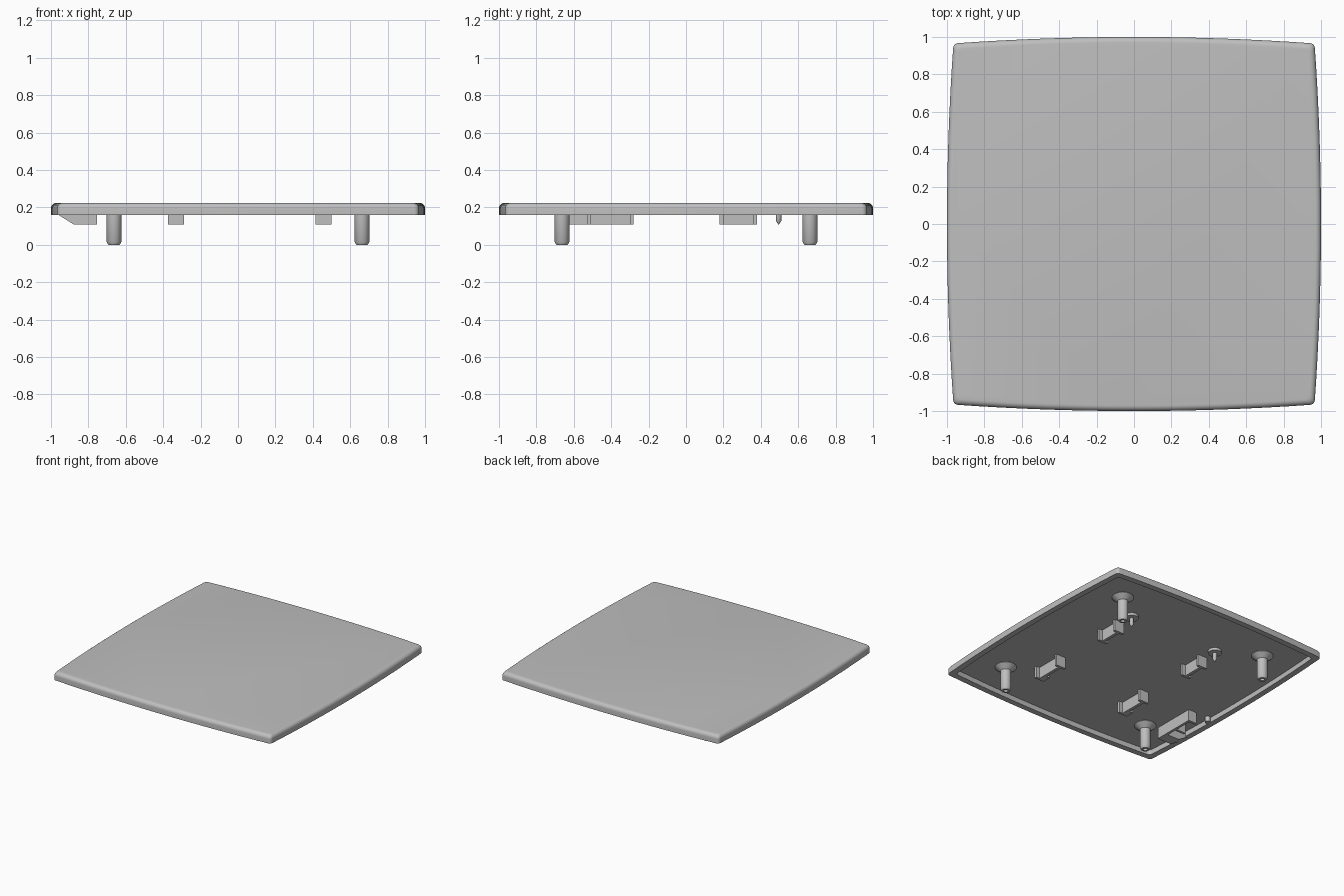
import bpy, bmesh, math
from mathutils import Vector

old = bpy.data.objects.get("Cube")
if old:
    bpy.data.objects.remove(old, do_unlink=True)

grey = bpy.data.materials.new("light_grey")
grey.use_nodes = True
grey.diffuse_color = (0.52, 0.52, 0.52, 1)
grey.node_tree.nodes["Principled BSDF"].inputs["Base Color"].default_value = (0.52, 0.52, 0.52, 1)

CEILING, RIM, FOOT, TOP = 0.2, 0.16, 0.11, 0.225


def finish(bm, name, smooth=True):
    bmesh.ops.recalc_face_normals(bm, faces=bm.faces)
    mesh = bpy.data.meshes.new(name)
    bm.to_mesh(mesh)
    bm.free()
    mesh.materials.append(grey)
    obj = bpy.data.objects.new(name, mesh)
    bpy.context.collection.objects.link(obj)
    if smooth:
        bpy.ops.object.select_all(action='DESELECT')
        obj.select_set(True)
        bpy.context.view_layer.objects.active = obj
        bpy.ops.object.shade_smooth_by_angle(angle=math.radians(35))
    return obj


def loft(name, rings):
    """Skin closed rings of points and cap both ends."""
    bm = bmesh.new()
    loops = [[bm.verts.new(p) for p in ring] for ring in rings]
    n = len(loops[0])
    for a, b in zip(loops, loops[1:]):
        for i in range(n):
            bm.faces.new((a[i], a[(i + 1) % n], b[(i + 1) % n], b[i]))
    bm.faces.new(loops[0])
    bm.faces.new(loops[-1])
    return finish(bm, name)


def outline(inset, z):
    """Square with bowed sides and small rounded corners."""
    c, r = 0.94 - inset, 0.027
    side = [(c * k / 8, -(1 - inset - 0.033 * (k / 8) ** 2)) for k in range(-8, 9)]
    corner = [(c + r * math.cos(math.radians(a)), -c + r * math.sin(math.radians(a)))
              for a in (-72, -54, -36, -18)]
    pts = []
    for q in range(4):
        co, si = round(math.cos(q * math.pi / 2)), round(math.sin(q * math.pi / 2))
        pts += [Vector((x * co - y * si, x * si + y * co, z)) for x, y in side + corner]
    return pts


def lathe(name, x, y, profile, n=32):
    loft(name, [[(x + r * math.cos(2 * math.pi * i / n), y + r * math.sin(2 * math.pi * i / n), z)
                 for i in range(n)] for r, z in profile])


def boxes(name, spans):
    """Several axis-aligned blocks, each given by x and y spans."""
    bm = bmesh.new()
    for x0, x1, y0, y1 in spans:
        for v in bmesh.ops.create_cube(bm, size=1)["verts"]:
            v.co = (x1 if v.co.x > 0 else x0, y1 if v.co.y > 0 else y0,
                    CEILING + 0.003 if v.co.z > 0 else FOOT)
    return finish(bm, name, False)


# Cover plate: shallow tray with a rounded top edge
bend = 0.03
rings = [outline(0.045, CEILING), outline(0.045, RIM), outline(0, RIM)]
for k in range(7):
    a = k * math.pi / 12
    rings.append(outline(bend * (1 - math.cos(a)), TOP - bend + bend * math.sin(a)))
loft("cover_plate", rings)

# Corner pins with flared bases and dimpled tips
for sx, side in ((-1, "right"), (1, "left")):
    for sy, end in ((-1, "front"), (1, "back")):
        lathe(f"{end}_{side}_pin", sx * 0.663, sy * 0.663,
              [(0.08, CEILING + 0.003), (0.08, CEILING - 0.003), (0.04, RIM + 0.003),
               (0.04, 0.016), (0.03, 0), (0.016, 0), (0.016, 0.02)])

# Clip brackets: thin wall with a cross flange at each end
for x0, side in ((-0.375, "right"), (0.415, "left")):
    x1 = x0 + 0.085
    mid = (x0 + x1) / 2
    for y0, y1, end in ((-0.53, -0.28, "front"), (0.18, 0.38, "back")):
        spans = [(mid - 0.012, mid + 0.012, y0, y1),
                 (x0, x1, y0, y0 + 0.02), (x0, x1, y1 - 0.02, y1)]
        if end == "front":
            spans.append((x0, mid, y0 + 0.02, y0 + 0.07))
        boxes(f"{end}_{side}_bracket", spans)
    # Small pointed locating peg on a disc
    lathe(f"{side}_locating_peg", mid - 0.02, 0.495,
          [(0.05, CEILING + 0.003), (0.05, CEILING - 0.02), (0.015, CEILING - 0.022),
           (0.015, 0.13), (0.002, FOOT)], 24)

# Edge latch: wall with an end flange and a sloped rib reaching the rim
boxes("latch_wall", [(-0.775, -0.755, -0.54, -0.28), (-0.83, -0.755, -0.3, -0.28),
                     (-0.86, -0.755, -0.46, -0.44)])
rib = [(-0.755, CEILING + 0.003), (-0.96, CEILING + 0.003), (-0.96, RIM),
       (-0.88, FOOT), (-0.755, FOOT)]
loft("latch_rib", [[(x, y, z) for x, z in rib] for y in (-0.63, -0.54)])
lathe("rim_stud", -0.935, -0.28, [(0.02, CEILING + 0.003), (0.02, RIM)], 16)
